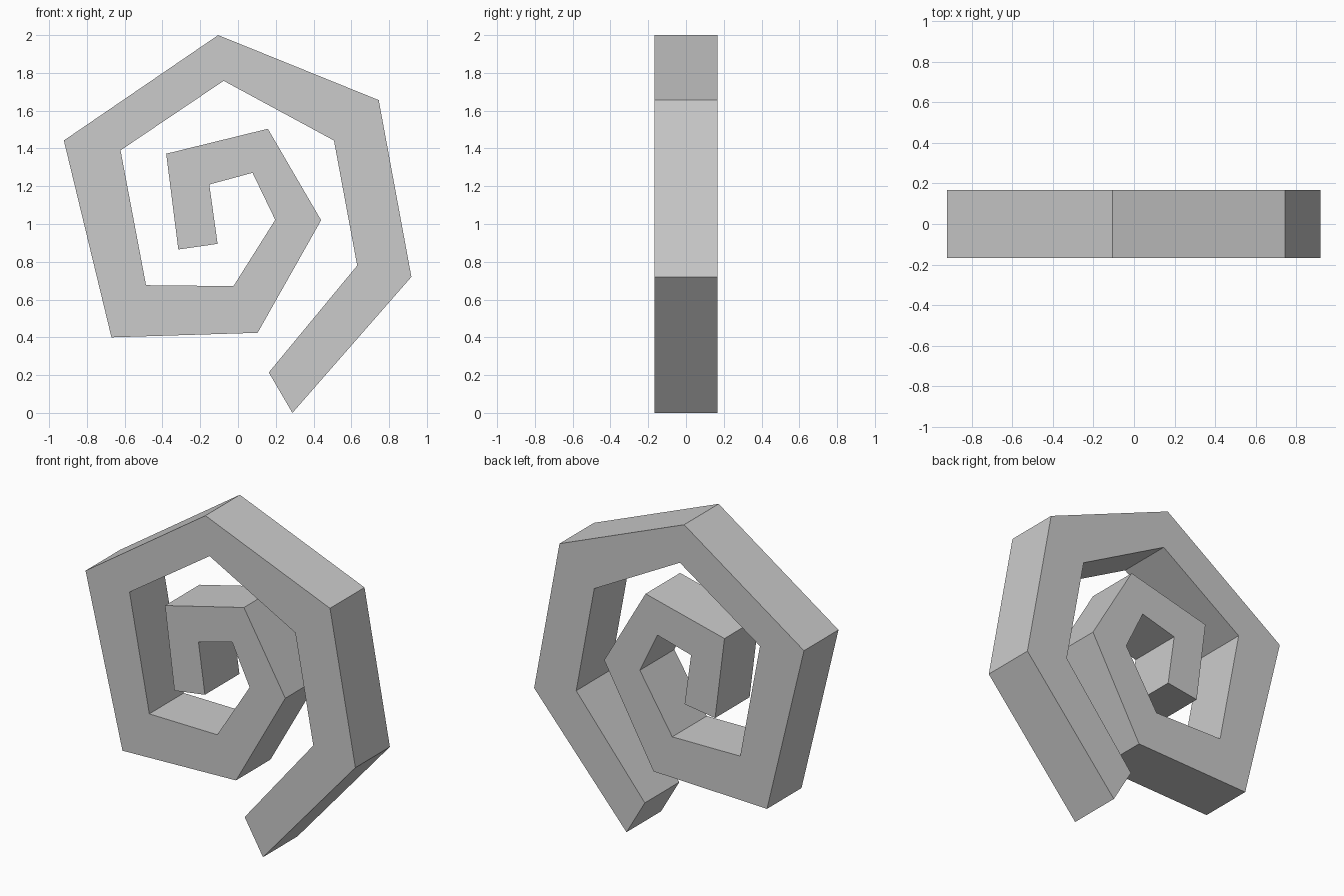
import bpy, bmesh

if "Cube" in bpy.data.objects:
    bpy.data.objects.remove(bpy.data.objects["Cube"])

HALF_DEPTH = 0.168

# Paired outer / inner corners of the band (x, z), from the open foot to the core
OUTER = [(0.288, 0.0), (0.918, 0.72), (0.745, 1.656), (-0.105, 2.0), (-0.922, 1.442),
         (-0.67, 0.40), (0.104, 0.424), (0.44, 1.02), (0.158, 1.504), (-0.38, 1.372),
         (-0.316, 0.865)]
INNER = [(0.163, 0.214), (0.631, 0.78), (0.508, 1.442), (-0.076, 1.758), (-0.622, 1.39),
         (-0.487, 0.676), (-0.024, 0.671), (0.197, 1.022), (0.077, 1.271), (-0.152, 1.209),
         (-0.108, 0.895)]

# Four-cornered cross-section at every bend
bm = bmesh.new()
rings = []
for (ox, oz), (ix, iz) in zip(OUTER, INNER):
    rings.append([bm.verts.new(p) for p in (
        (ox, -HALF_DEPTH, oz), (ix, -HALF_DEPTH, iz),
        (ix, HALF_DEPTH, iz), (ox, HALF_DEPTH, oz))])

# Band walls between neighbouring sections, then the two end caps
for a, b in zip(rings, rings[1:]):
    for k in range(4):
        n = (k + 1) % 4
        bm.faces.new((a[k], a[n], b[n], b[k]))
bm.faces.new(rings[0])
bm.faces.new(rings[-1])
bmesh.ops.recalc_face_normals(bm, faces=bm.faces[:])

mesh = bpy.data.meshes.new("spiral_band")
bm.to_mesh(mesh)
bm.free()
bpy.context.collection.objects.link(bpy.data.objects.new("spiral_band", mesh))
